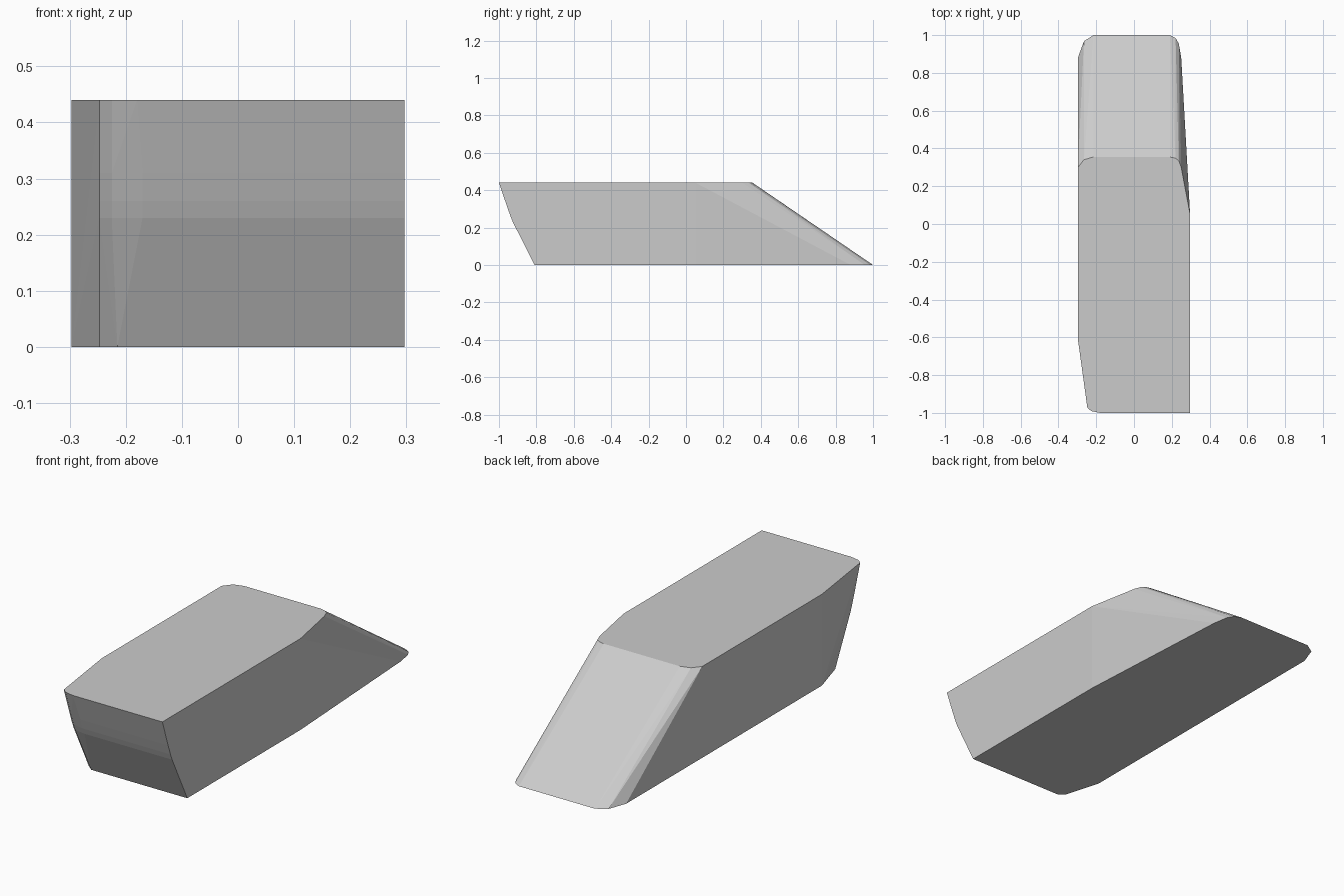
import bpy, bmesh, math

if "Cube" in bpy.data.objects:
    bpy.data.objects.remove(bpy.data.objects["Cube"])

W = 0.297   # half width
H = 0.44    # height


def rear_end(y, z, drop):
    """Rounded rear edge; 'drop' is how far the corners fall back along y."""
    return [(0.19, y, z), (0.22, y - 0.13 * drop, z), (0.237, y - 0.37 * drop, z),
            (0.25, y - drop, z), (-0.215, y, z), (-0.265, y - 0.27 * drop, z),
            (-W, y - drop, z)]


def front_end(y, z, inset):
    """Front edge with a sharp right corner and a rounded left corner."""
    return [(W, y, z), (-inset, y, z), (-0.225, y + 0.009, z), (-0.247, y + 0.027, z)]


# Outlines of the sloping rear
points = rear_end(0.355, H, 0.055) + rear_end(1.0, 0, 0.12)

# Bowed front, section by section
for y, z, inset in [(-1.0, H, 0.18), (-0.956, 0.31, 0.17), (-0.938, 0.26, 0.17),
                    (-0.926, 0.23, 0.17), (-0.81, 0, 0.215)]:
    points += front_end(y, z, inset)

# Side creases where the straight flanks begin to taper
for z in (0, H):
    points += [(W, 0.05, z), (-W, -0.61, z)]

# Convex block through all sections
bm = bmesh.new()
for p in points:
    bm.verts.new(p)
hull = bmesh.ops.convex_hull(bm, input=bm.verts)
inner = [v for v in bm.verts if not v.link_faces]
bmesh.ops.delete(bm, geom=inner, context='VERTS')
bmesh.ops.dissolve_limit(bm, angle_limit=math.radians(0.5),
                         verts=bm.verts, edges=bm.edges)
bmesh.ops.recalc_face_normals(bm, faces=bm.faces)

mesh = bpy.data.meshes.new("wedge_block")
bm.to_mesh(mesh)
bm.free()
block = bpy.data.objects.new("wedge_block", mesh)
bpy.context.collection.objects.link(block)
